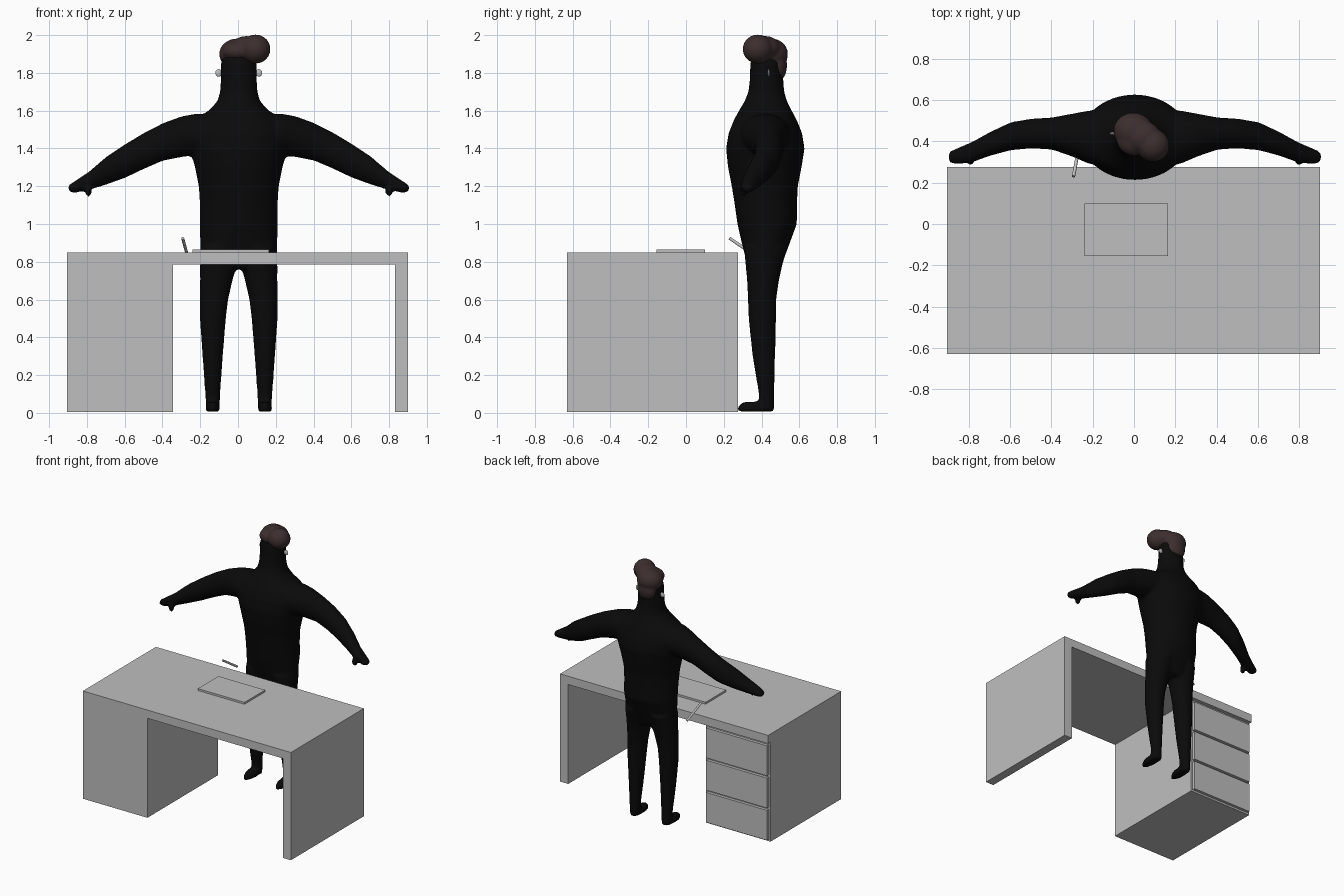
import bpy, bmesh, math
from mathutils import Vector, Matrix


def material(name, rgb):
    m = bpy.data.materials.new(name)
    m.diffuse_color = (*rgb, 1)
    return m


GREY = material("light grey", (0.52, 0.52, 0.52))
BLACK = material("black cloth", (0.003, 0.003, 0.003))
BROWN = material("dark brown hair", (0.045, 0.027, 0.027))


def finish(bm, name, mat):
    bmesh.ops.recalc_face_normals(bm, faces=bm.faces)
    me = bpy.data.meshes.new(name)
    bm.to_mesh(me)
    bm.free()
    ob = bpy.data.objects.new(name, me)
    bpy.context.collection.objects.link(ob)
    me.materials.append(mat)
    return ob


def box(name, lo, hi, mat=GREY):
    lo, hi = Vector(lo), Vector(hi)
    bm = bmesh.new()
    bmesh.ops.create_cube(bm, size=1, matrix=Matrix.Translation((lo + hi) / 2)
                          @ Matrix.Diagonal((*(hi - lo), 1)))
    return finish(bm, name, mat)


def loft(bm, rings, axis, n=32):
    """Closed skin over ellipses (centre, radius a, radius b) across an axis."""
    loops = []
    for c, a, b in rings:
        loop = []
        for i in range(n):
            t = 2 * math.pi * i / n
            u, v = a * math.cos(t), b * math.sin(t)
            off = (u, v, 0) if axis == "z" else (0, u, v)
            loop.append(bm.verts.new(Vector(c) + Vector(off)))
        loops.append(loop)
    for p, q in zip(loops, loops[1:]):
        for i in range(n):
            j = (i + 1) % n
            bm.faces.new((p[i], p[j], q[j], q[i]))
    bm.faces.new(loops[0][::-1])
    bm.faces.new(loops[-1])


def ball(bm, c, r):
    bmesh.ops.create_uvsphere(bm, u_segments=28, v_segments=18, radius=1,
                              matrix=Matrix.Translation(c) @ Matrix.Diagonal((*r, 1)))


def blend(ob, voxel, iterations):
    """Fuse overlapping volumes into one soft surface."""
    r = ob.modifiers.new("fuse", "REMESH")
    r.mode, r.voxel_size, r.use_smooth_shade = "VOXEL", voxel, True
    s = ob.modifiers.new("soften", "SMOOTH")
    s.factor, s.iterations = 0.5, iterations


# Desk: slab, drawer cabinet and side panel
box("desk_top", (-0.905, -0.63, 0.785), (0.9, 0.275, 0.85))
box("drawer_cabinet", (-0.905, -0.63, 0.005), (-0.345, 0.245, 0.785))
box("side_panel", (0.83, -0.63, 0.005), (0.9, 0.275, 0.785))
for i in range(3):
    z = 0.02 + i * 0.253
    box(f"drawer_front_{i + 1}", (-0.89, 0.245, z), (-0.36, 0.268, z + 0.235))

# Items on the desk
box("tablet", (-0.24, -0.155, 0.85), (0.165, 0.1, 0.865))
a, b = Vector((-0.267, 0.37, 0.83)), Vector((-0.293, 0.23, 0.925))
bm = bmesh.new()
bmesh.ops.create_cone(bm, cap_ends=True, segments=12, radius1=0.008, radius2=0.008,
                      depth=(b - a).length, matrix=Matrix.Translation((a + b) / 2)
                      @ (b - a).to_track_quat("Z", "Y").to_matrix().to_4x4())
finish(bm, "pen", GREY)

# Figure: torso and head as (height, half width, front y, back y)
bm = bmesh.new()
torso = [(0.76, 0.17, 0.335, 0.49), (0.82, 0.202, 0.315, 0.52), (0.9, 0.205, 0.295, 0.55),
         (1.0, 0.206, 0.272, 0.587), (1.1, 0.206, 0.258, 0.588), (1.2, 0.212, 0.242, 0.592),
         (1.3, 0.232, 0.222, 0.612), (1.4, 0.26, 0.212, 0.628), (1.48, 0.27, 0.225, 0.615),
         (1.55, 0.24, 0.253, 0.587), (1.6, 0.16, 0.28, 0.56), (1.65, 0.113, 0.31, 0.535),
         (1.7, 0.099, 0.33, 0.52), (1.77, 0.095, 0.338, 0.515), (1.85, 0.095, 0.34, 0.515),
         (1.89, 0.085, 0.35, 0.505), (1.92, 0.05, 0.39, 0.48)]
loft(bm, [((0.004, (f + k) / 2, z), w, (k - f) / 2) for z, w, f, k in torso], "z")
for s in (-1, 1):
    # Arm and hand, sliced along x as (x, y, z, half depth, half height)
    arm = [(0.1, 0.42, 1.47, 0.13, 0.1), (0.22, 0.42, 1.475, 0.13, 0.11),
           (0.3, 0.43, 1.463, 0.105, 0.108), (0.4, 0.438, 1.435, 0.078, 0.1),
           (0.5, 0.438, 1.388, 0.072, 0.096), (0.6, 0.425, 1.334, 0.068, 0.09),
           (0.7, 0.388, 1.283, 0.058, 0.075), (0.79, 0.347, 1.23, 0.05, 0.05),
           (0.86, 0.328, 1.2, 0.04, 0.033), (0.895, 0.325, 1.188, 0.03, 0.022)]
    loft(bm, [((s * x + 0.004, y, z), d, h) for x, y, z, d, h in arm], "x")
    ball(bm, (s * 0.868 + 0.004, 0.325, 1.192), (0.038, 0.036, 0.028))
    ball(bm, (s * 0.795 + 0.004, 0.305, 1.178), (0.022, 0.02, 0.036))
    # Leg as (height, x, half width, front y, back y)
    leg = [(0.01, 0.137, 0.036, 0.385, 0.468), (0.1, 0.138, 0.04, 0.385, 0.468),
           (0.3, 0.138, 0.054, 0.352, 0.472), (0.5, 0.137, 0.069, 0.331, 0.477),
           (0.6, 0.131, 0.075, 0.328, 0.478), (0.7, 0.119, 0.086, 0.323, 0.492),
           (0.79, 0.107, 0.098, 0.315, 0.512), (0.88, 0.1, 0.1, 0.305, 0.54)]
    loft(bm, [((s * x + 0.004, (f + k) / 2, z), w, (k - f) / 2) for z, x, w, f, k in leg], "z")
    # Foot
    foot = [(0.006, 0.037, 0.274, 0.466), (0.035, 0.037, 0.274, 0.466), (0.058, 0.03, 0.3, 0.46)]
    loft(bm, [((s * 0.139 + 0.004, (f + k) / 2, z), w, (k - f) / 2) for z, w, f, k in foot], "z")
blend(finish(bm, "body", BLACK), 0.011, 8)

# Hair: crown, swept quiff and nape
bm = bmesh.new()
ball(bm, (-0.003, 0.45, 1.9), (0.097, 0.09, 0.082))
ball(bm, (0.0, 0.41, 1.915), (0.085, 0.08, 0.055))
ball(bm, (0.045, 0.42, 1.93), (0.085, 0.08, 0.065))
ball(bm, (0.092, 0.38, 1.926), (0.08, 0.08, 0.077))
ball(bm, (0.0, 0.485, 1.84), (0.075, 0.05, 0.085))
blend(finish(bm, "hair", BROWN), 0.008, 6)

# Ears
for s, side in ((-1, "right"), (1, "left")):
    bm = bmesh.new()
    ball(bm, (s * 0.106 + 0.004, 0.438, 1.8), (0.018, 0.007, 0.02))
    ear = finish(bm, side + "_ear_stud", GREY)
    ear.data.shade_smooth()
